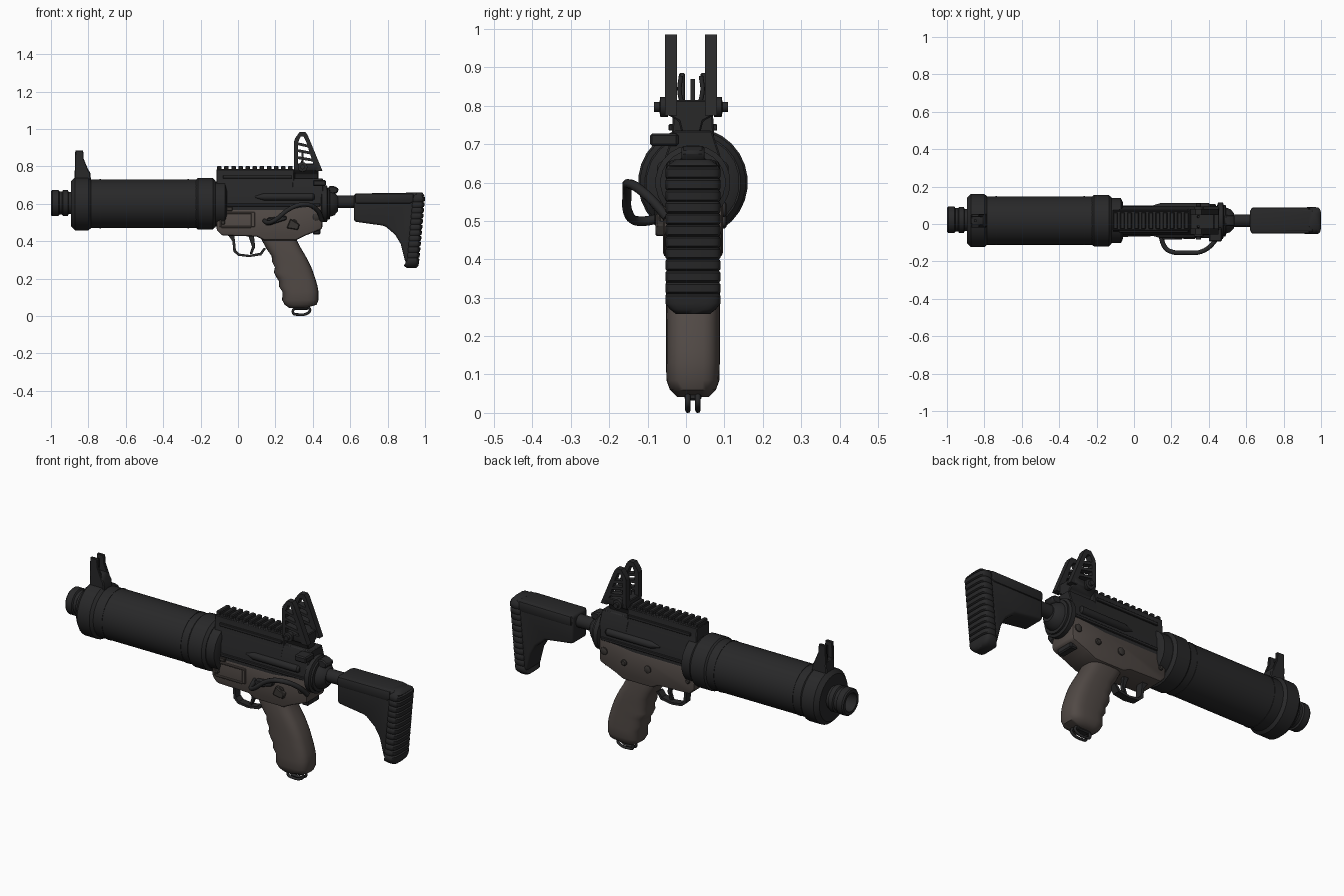
import bpy, bmesh, math
from mathutils import Vector

CY, CZ = 0.018, 0.60     # long axis of the model


def material(name, rgb):
    m = bpy.data.materials.new(name)
    m.diffuse_color = (*rgb, 1)
    return m


BLACK = material("matte black", (0.021, 0.021, 0.022))
BROWN = material("dark earth brown", (0.082, 0.067, 0.060))
WORN = material("worn dark metal", (0.040, 0.035, 0.032))


def finish(name, bm, mat, bevel=0.0, seg=1, angle=35):
    bmesh.ops.recalc_face_normals(bm, faces=bm.faces)
    if bevel:
        edges = [e for e in bm.edges if len(e.link_faces) == 2 and e.calc_face_angle(0) > 0.5]
        bmesh.ops.bevel(bm, geom=edges, offset=bevel, segments=seg, profile=0.5,
                        affect='EDGES', clamp_overlap=True)
    me = bpy.data.meshes.new(name)
    bm.to_mesh(me)
    bm.free()
    me.materials.append(mat)
    me.polygons.foreach_set("use_smooth", [True] * len(me.polygons))
    me.set_sharp_from_angle(angle=math.radians(angle))
    ob = bpy.data.objects.new(name, me)
    bpy.context.collection.objects.link(ob)
    return ob


def skin(bm, rings, caps=True, loop=False):
    """Join rings of points into a surface."""
    vs = [[bm.verts.new(p) for p in r] for r in rings]
    n = len(vs[0])
    pairs = list(zip(vs, vs[1:])) + ([(vs[-1], vs[0])] if loop else [])
    for a, b in pairs:
        for i in range(n):
            bm.faces.new((a[i], a[(i + 1) % n], b[(i + 1) % n], b[i]))
    if caps and not loop:
        bm.faces.new(vs[0])
        bm.faces.new(vs[-1])


def prism(name, pts, a, b, mat, bevel=0.0, seg=1, axis='y'):
    """Extrude an xz profile along y, or a yz profile along x."""
    bm = bmesh.new()
    put = (lambda p, d: (p[0], d, p[1])) if axis == 'y' else (lambda p, d: (d, p[0], p[1]))
    skin(bm, [[put(p, d) for p in pts] for d in (a, b)])
    return finish(name, bm, mat, bevel, seg)


def box(name, x, y, z, mat, bevel=0.0):
    return prism(name, [(x[0], z[0]), (x[1], z[0]), (x[1], z[1]), (x[0], z[1])], y[0], y[1], mat, bevel)


def lathe(name, prof, mat, c=(CY, CZ), n=32, axis='x', closed=False):
    """Spin (position, radius) pairs round an x or y axis through c."""
    bm = bmesh.new()
    rings = []
    for p, r in prof:
        ring = []
        for i in range(n):
            t = 2 * math.pi * (i + 0.5) / n
            u, v = c[0] + r * math.cos(t), c[1] + r * math.sin(t)
            ring.append((p, u, v) if axis == 'x' else (u, p, v))
        rings.append(ring)
    skin(bm, rings, loop=closed)
    return finish(name, bm, mat)


def loft(name, slices, mat, power=3.2, n=28):
    """Rounded horizontal slices: z, front x, back x, half width."""
    bm = bmesh.new()
    rings = []
    f = lambda v: math.copysign(abs(v) ** (2 / power), v)
    for z, x0, x1, w in slices:
        ang = [2 * math.pi * i / n for i in range(n)]
        rings.append([((x0 + x1) / 2 + (x1 - x0) / 2 * f(math.cos(t)), CY + w * f(math.sin(t)), z) for t in ang])
    skin(bm, rings)
    return finish(name, bm, mat, angle=50)


def rod(name, path, r, mat, cyclic=False, n=8):
    """Round bar along a smooth path."""
    cu = bpy.data.curves.new(name, 'CURVE')
    cu.dimensions, cu.bevel_depth, cu.bevel_resolution = '3D', r, 2
    cu.use_fill_caps, cu.resolution_u = True, 5
    sp = cu.splines.new('BEZIER')
    sp.bezier_points.add(len(path) - 1)
    for bp, p in zip(sp.bezier_points, path):
        bp.co = Vector(p)
        bp.handle_left_type = bp.handle_right_type = 'AUTO'
    sp.use_cyclic_u = cyclic
    cu.materials.append(mat)
    ob = bpy.data.objects.new(name, cu)
    bpy.context.collection.objects.link(ob)
    return ob


# --- Barrel shroud, collars and hollow muzzle
lathe("barrel_shroud", [(-0.80, 0.130), (-0.21, 0.130)], BLACK, n=40)
lathe("front_collar", [(-0.893, 0.085), (-0.893, 0.122), (-0.872, 0.143), (-0.80, 0.143), (-0.785, 0.130)], BLACK, n=28)
lathe("rear_collar", [(-0.225, 0.129), (-0.215, 0.138), (-0.135, 0.138), (-0.12, 0.125), (-0.12, 0.05)], BLACK, n=28)
for x in (-0.74, -0.27):
    lathe("shroud_band", [(x, 0.129), (x, 0.132), (x + 0.008, 0.132), (x + 0.008, 0.129)], BLACK, n=40)
lathe("muzzle", [(-0.88, 0.060), (-0.905, 0.060), (-0.91, 0.070), (-0.935, 0.070), (-0.94, 0.063), (-0.955, 0.063),
                 (-0.96, 0.071), (-0.993, 0.071), (-1.0, 0.065), (-1.0, 0.049), (-0.90, 0.045), (-0.88, 0.045)],
      BLACK, c=(0.022, 0.604), n=24, closed=True)
lathe("muzzle_bore", [(-0.905, 0.046), (-0.895, 0.046)], BLACK, c=(0.022, 0.604), n=24)

# --- Front sight: base, two ears and a post
prism("front_sight_base", [(-0.875, 0.72), (-0.785, 0.72), (-0.79, 0.765), (-0.81, 0.80), (-0.872, 0.80)],
      CY - 0.036, CY + 0.036, BLACK, 0.005)
for s in (-1, 1):
    y = CY + s * 0.028
    prism("front_sight_ear", [(-0.872, 0.78), (-0.80, 0.78), (-0.825, 0.84), (-0.828, 0.885), (-0.87, 0.885)],
          y - 0.008, y + 0.008, BLACK, 0.003)
box("front_sight_post", (-0.855, -0.843), (CY - 0.006, CY + 0.006), (0.79, 0.87), BLACK)

# --- Upper receiver with top rail
half = [(0.076, 0.55), (0.076, 0.655), (0.056, 0.71), (0.052, 0.785)]
prism("upper_receiver", [(CY + y, z) for y, z in half] + [(CY - y, z) for y, z in half[::-1]],
      -0.115, 0.30, BLACK, 0.004, axis='x')
rear = [(0.076, 0.55), (0.076, 0.655), (0.05, 0.735)]
prism("upper_receiver_rear", [(CY + y, z) for y, z in rear] + [(CY - y, z) for y, z in rear[::-1]],
      0.29, 0.455, BLACK, 0.004, axis='x')
for i in range(11):
    x = -0.112 + i * 0.038
    box("rail_tooth", (x, x + 0.024), (CY - 0.046, CY + 0.046), (0.775, 0.803), BLACK, 0.004)
lathe("receiver_front_ring", [(-0.125, 0.10), (-0.12, 0.122), (-0.07, 0.122), (-0.06, 0.10)], BLACK, n=20)
for s in (-1, 1):
    y = CY + s * 0.074
    lathe("side_rod", [(0.09, 0.004), (0.14, 0.020), (0.40, 0.020), (0.41, 0.012)], BLACK, c=(y, 0.637), n=12)
    box("side_rail", (-0.10, 0.44), (y - 0.008, y + 0.008), (0.585, 0.602), BLACK, 0.003)
    box("upper_rib", (-0.08, 0.29), (CY + s * 0.057 - 0.006, CY + s * 0.057 + 0.006), (0.735, 0.752), BLACK, 0.002)

# --- Lower receiver
prism("lower_receiver", [(-0.115, 0.575), (-0.115, 0.46), (-0.085, 0.43), (0.10, 0.425), (0.14, 0.405), (0.31, 0.405),
                         (0.36, 0.43), (0.45, 0.465), (0.457, 0.60), (0.25, 0.575)],
      CY - 0.078, CY + 0.078, BROWN, 0.012, 2)
box("rear_lug", (0.40, 0.44), (CY - 0.05, CY + 0.05), (0.435, 0.47), BLACK, 0.006)

# Raised frame on the near side
yf = (CY - 0.085, CY - 0.07)
for x, z in (((-0.10, 0.09), (0.545, 0.556)), ((-0.09, 0.07), (0.470, 0.480)),
             ((-0.10, -0.088), (0.475, 0.55)), ((0.07, 0.09), (0.475, 0.55))):
    box("side_frame", x, yf, z, BROWN, 0.003)
box("front_catch", (-0.10, -0.03), (CY - 0.088, CY - 0.07), (0.562, 0.582), WORN, 0.003)
# Pins and selector on both sides
for s in (-1, 1):
    for x, z, r in ((-0.08, 0.50, 0.012), (0.16, 0.50, 0.02), (0.30, 0.50, 0.016), (0.42, 0.53, 0.02)):
        a, b = CY + s * 0.07, CY + s * 0.088
        lathe("receiver_pin", [(a, r), (b - s * 0.004, r), (b, r * 0.7)], WORN, c=(x, z), n=12, axis='y')
prism("selector_lever", [(0.14, 0.50), (0.17, 0.485), (0.26, 0.515), (0.26, 0.535), (0.16, 0.525)],
      CY - 0.10, CY - 0.07, BLACK, 0.004)
prism("bolt_catch", [(0.26, 0.47), (0.32, 0.46), (0.33, 0.49), (0.28, 0.52)], CY - 0.098, CY - 0.07, WORN, 0.004)

# Bent bar handle standing off the near side
rod("side_handle", [(0.14, -0.05, 0.51), (0.168, -0.128, 0.50), (0.20, -0.148, 0.515), (0.28, -0.153, 0.575),
                    (0.36, -0.148, 0.597), (0.425, -0.10, 0.565), (0.45, -0.05, 0.51)], 0.0125, BLACK)

# --- Trigger and guard
guard = [(-0.055, 0.435), (-0.03, 0.40), (-0.025, 0.345), (0.0, 0.322), (0.06, 0.315), (0.125, 0.325), (0.15, 0.36)]
inner = [(0.138, 0.365), (0.118, 0.338), (0.06, 0.327), (0.006, 0.334), (-0.011, 0.352), (-0.016, 0.40), (-0.02, 0.435)]
prism("trigger_guard", guard + inner, CY - 0.02, CY + 0.02, BLACK)
prism("trigger", [(0.055, 0.43), (0.085, 0.43), (0.092, 0.37), (0.075, 0.33), (0.062, 0.333), (0.075, 0.37)],
      CY - 0.01, CY + 0.01, BLACK, 0.002)

# --- Pistol grip with finger bumps, and the loop below
loft("pistol_grip", [(0.45, 0.10, 0.30, 0.062), (0.41, 0.125, 0.312, 0.066), (0.36, 0.152, 0.338, 0.069),
                     (0.32, 0.18, 0.362, 0.070), (0.29, 0.182, 0.378, 0.070), (0.26, 0.197, 0.392, 0.070),
                     (0.235, 0.192, 0.402, 0.070), (0.205, 0.206, 0.412, 0.070), (0.185, 0.22, 0.418, 0.070),
                     (0.16, 0.218, 0.425, 0.070), (0.13, 0.238, 0.43, 0.070), (0.085, 0.236, 0.43, 0.069),
                     (0.06, 0.25, 0.42, 0.060), (0.042, 0.275, 0.36, 0.042)], BROWN)
box("grip_foot", (0.30, 0.375), (CY - 0.022, CY + 0.022), (0.032, 0.075), BLACK, 0.006)
for s in (-1, 1):
    y = CY + s * 0.013
    rod("sling_loop", [(0.31, y, 0.048), (0.295, y, 0.016), (0.32, y, 0.008), (0.37, y, 0.014),
                       (0.385, y, 0.032), (0.36, y, 0.052)], 0.007, BLACK, True)

# --- Folding rear sight: two slotted plates on a clamped base
base = [(0.022, 0.72), (0.032, 0.76), (0.068, 0.78), (0.068, 0.815)]
prism("rear_sight_base", [(0.013 + y, z) for y, z in base] + [(0.013 - y, z) for y, z in base[::-1]],
      0.30, 0.43, BLACK, 0.004, axis='x')
for s in (-1, 1):
    y = 0.013 + s * 0.052
    a, b = y - 0.016, y + 0.016
    prism("sight_front_leg", [(0.30, 0.80), (0.322, 0.80), (0.322, 0.93), (0.30, 0.935)], a, b, BLACK)
    prism("sight_top", [(0.30, 0.93), (0.305, 0.95), (0.33, 0.985), (0.36, 0.985), (0.372, 0.968), (0.388, 0.93),
                        (0.365, 0.93), (0.35, 0.96), (0.335, 0.96), (0.322, 0.93)], a, b, BLACK)
    prism("sight_back_leg", [(0.365, 0.93), (0.388, 0.93), (0.452, 0.775), (0.415, 0.775)], a, b, BLACK)
    for z, x in ((0.915, 0.378), (0.878, 0.392), (0.84, 0.405)):
        prism("sight_bar", [(0.315, z), (x, z - 0.015), (x, z), (0.315, z + 0.015)], a, b, BLACK)
    rod("sight_wire", [(0.34, y - s * 0.03, 0.80), (0.345, y - s * 0.022, 0.84), (0.345, y - s * 0.026, 0.878)], 0.006, BLACK)
    e = 0.013 + s * 0.096
    lathe("sight_knob", [(0.013 + s * 0.06, 0.026), (e - s * 0.016, 0.026), (e - s * 0.014, 0.013), (e, 0.013)],
          BLACK, c=(0.345, 0.797), n=14, axis='y')

# --- Rear plate, latch and buffer tube
lathe("rear_plate", [(0.445, 0.085), (0.45, 0.098), (0.475, 0.098), (0.48, 0.085), (0.49, 0.085), (0.492, 0.07),
                     (0.515, 0.062), (0.535, 0.04)], BLACK, n=24)
prism("rear_latch", [(0.48, 0.65), (0.53, 0.655), (0.54, 0.68), (0.515, 0.695), (0.485, 0.695)],
      CY - 0.03, CY + 0.03, BLACK, 0.006)
box("side_latch", (0.40, 0.47), (-0.094, -0.02), (0.695, 0.728), BLACK, 0.006)
lathe("buffer_tube", [(0.50, 0.034), (0.66, 0.034)], BLACK, c=(CY, 0.61), n=20)

# --- Shoulder stock with ribbed butt pad
prism("stock_body", [(0.62, 0.655), (0.96, 0.66), (0.945, 0.40), (0.93, 0.29), (0.895, 0.285), (0.87, 0.385),
                     (0.84, 0.435), (0.785, 0.482), (0.62, 0.505)], CY - 0.062, CY + 0.062, BLACK, 0.014, 3)
prism("stock_rim", [(0.625, 0.655), (0.94, 0.657), (0.94, 0.61), (0.92, 0.60), (0.625, 0.60)],
      CY - 0.070, CY + 0.070, BLACK, 0.012, 2)
pad = [(0.258, 0.90, 0.955, 0.045), (0.27, 0.887, 0.965, 0.060)]
for i in range(12):     # alternating ribs and grooves
    z = 0.285 + i * 0.03
    x = 0.968 + (z - 0.285) * 0.092
    pad += [(z, x - 0.072, x, 0.072), (z + 0.02, x - 0.07, x + 0.002, 0.072), (z + 0.025, x - 0.066, x - 0.006, 0.068)]
pad += [(0.645, 0.93, 0.998, 0.066), (0.66, 0.935, 0.985, 0.045)]
loft("butt_pad", pad, BLACK, 4.0)
